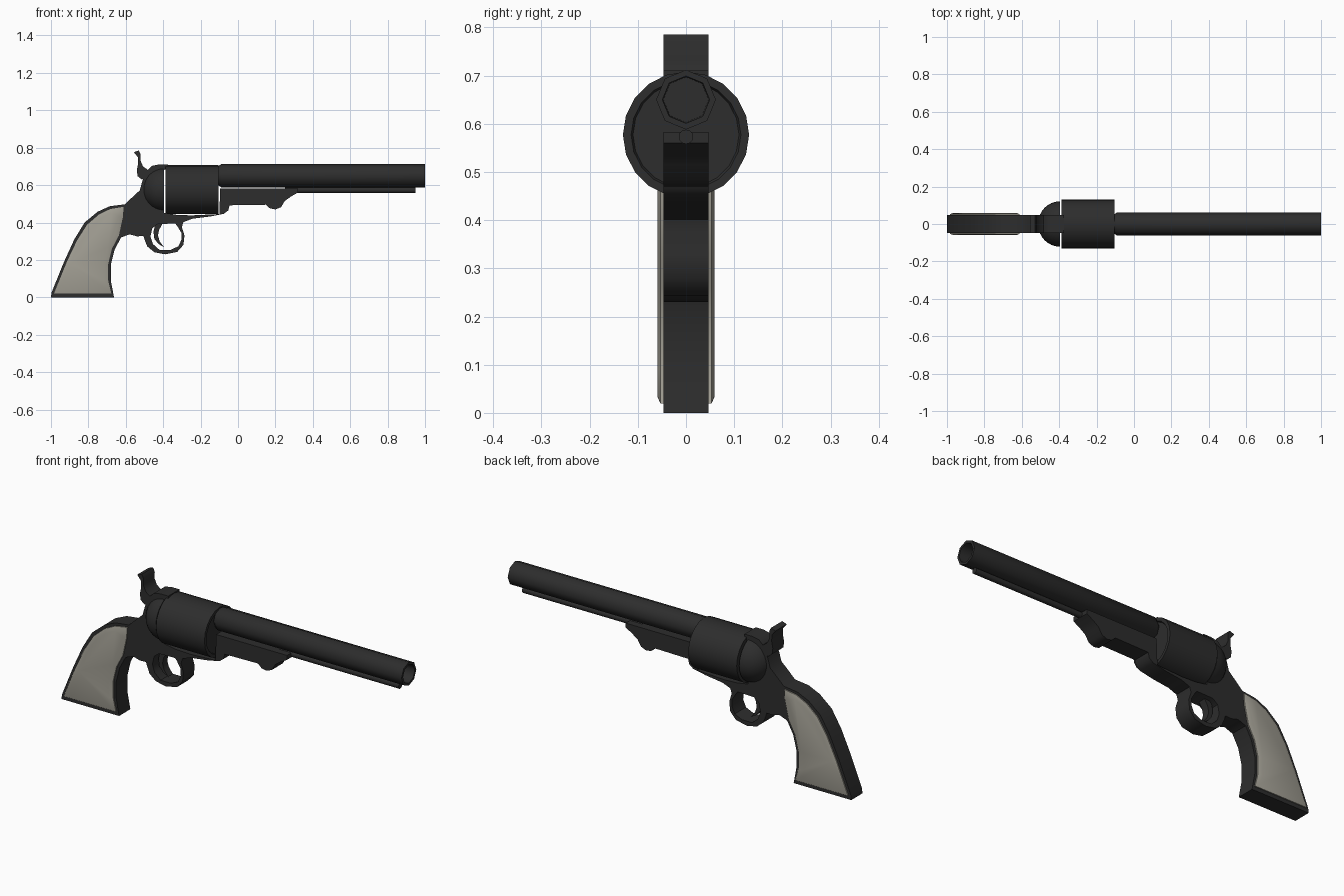
import bpy, bmesh, math

if "Cube" in bpy.data.objects:
    bpy.data.objects.remove(bpy.data.objects["Cube"])


def material(name, rgb):
    m = bpy.data.materials.new(name)
    m.diffuse_color = (*rgb, 1)
    m.use_nodes = True
    m.node_tree.nodes["Principled BSDF"].inputs["Base Color"].default_value = m.diffuse_color
    return m


STEEL = material("dark_steel", (0.026, 0.026, 0.026))
IVORY = material("aged_ivory", (0.36, 0.345, 0.295))


def finish(name, bm, mat, angle=40):
    bmesh.ops.recalc_face_normals(bm, faces=bm.faces)
    me = bpy.data.meshes.new(name)
    bm.to_mesh(me)
    bm.free()
    me.materials.append(mat)
    ob = bpy.data.objects.new(name, me)
    bpy.context.collection.objects.link(ob)
    bpy.ops.object.select_all(action='DESELECT')
    ob.select_set(True)
    bpy.context.view_layer.objects.active = ob
    bpy.ops.object.shade_smooth_by_angle(angle=math.radians(angle))
    return ob


def slab(name, pts, half, mat):
    """Side profile (x, z) extruded across y."""
    bm = bmesh.new()
    f = bm.faces.new([bm.verts.new((x, -half, z)) for x, z in pts])
    new = bmesh.ops.extrude_face_region(bm, geom=[f])["geom"]
    verts = [v for v in new if isinstance(v, bmesh.types.BMVert)]
    bmesh.ops.translate(bm, verts=verts, vec=(0, 2 * half, 0))
    if f.is_valid and len(bm.faces) < len(pts) + 2:
        bm.faces.new([bm.verts[i] for i in range(len(pts))])
    return finish(name, bm, mat)


def turned(name, profile, zc, n, mat, angle=40):
    """Profile (x, radius) revolved round an x-parallel axis at height zc."""
    bm = bmesh.new()
    rings = []
    for x, r in profile:
        ring = []
        for i in range(n):
            a = 2 * math.pi * i / n
            ring.append(bm.verts.new((x, r * math.sin(a), zc + r * math.cos(a))))
        rings.append(ring)
    for a, b in zip(rings, rings[1:]):
        for i in range(n):
            j = (i + 1) % n
            bm.faces.new((a[i], a[j], b[j], b[i]))
    bm.faces.new(rings[0])
    bm.faces.new(rings[-1])
    return finish(name, bm, mat, angle)


W = 0.047

# One-piece frame: grip core, neck, lower strap and the lug under the barrel
slab("frame", [
    (-1, 0), (-0.997, 0.025), (-0.93, 0.19), (-0.875, 0.31), (-0.82, 0.4),
    (-0.75, 0.458), (-0.685, 0.487), (-0.605, 0.497), (-0.56, 0.54),
    (-0.525, 0.572), (-0.512, 0.62), (-0.49, 0.675), (-0.46, 0.703),
    (-0.42, 0.711), (-0.375, 0.711), (-0.375, 0.69), (-0.396, 0.68),
    (-0.396, 0.452), (-0.33, 0.441), (-0.25, 0.438), (-0.1, 0.445),
    (-0.095, 0.583), (0.32, 0.583), (0.32, 0.56), (0.285, 0.54),
    (0.25, 0.515), (0.23, 0.482), (0.2, 0.47), (0.17, 0.476), (0.15, 0.495),
    (-0.045, 0.492), (-0.052, 0.465), (-0.075, 0.447), (-0.15, 0.432),
    (-0.245, 0.42), (-0.31, 0.395), (-0.43, 0.392), (-0.47, 0.36),
    (-0.5, 0.328), (-0.54, 0.326), (-0.58, 0.337), (-0.625, 0.32),
    (-0.66, 0.255), (-0.68, 0.175), (-0.68, 0.09), (-0.663, 0)], W, STEEL)

# Trigger guard: outer line, then inner line back again
slab("trigger_guard", [
    (-0.51, 0.345), (-0.5, 0.31), (-0.485, 0.272), (-0.447, 0.241), (-0.39, 0.23),
    (-0.325, 0.243), (-0.292, 0.28), (-0.286, 0.33), (-0.3, 0.375), (-0.29, 0.41),
    (-0.35, 0.41), (-0.325, 0.382), (-0.303, 0.345), (-0.302, 0.31),
    (-0.318, 0.273), (-0.36, 0.254), (-0.42, 0.254), (-0.455, 0.285),
    (-0.468, 0.325), (-0.455, 0.385)], W, STEEL)

slab("trigger", [
    (-0.44, 0.4), (-0.452, 0.35), (-0.447, 0.312), (-0.425, 0.285), (-0.395, 0.268),
    (-0.418, 0.298), (-0.428, 0.33), (-0.422, 0.36), (-0.4, 0.4)], 0.02, STEEL)

slab("hammer", [
    (-0.557, 0.776), (-0.53, 0.785), (-0.52, 0.765), (-0.521, 0.73),
    (-0.508, 0.7), (-0.48, 0.68), (-0.47, 0.64), (-0.515, 0.63), (-0.537, 0.648),
    (-0.541, 0.68), (-0.534, 0.715), (-0.536, 0.75)], W, STEEL)

# Domed recoil shield behind the drum
dome = [(-0.396 - 0.116 * math.cos(t), 0.004 + 0.117 * math.sin(t))
        for t in [math.pi / 2 * i / 8 for i in range(9)]]
turned("recoil_shield", dome, 0.577, 24, STEEL)

# Drum with a recessed front face
turned("drum", [(-0.388, 0.131), (-0.105, 0.131), (-0.105, 0.114), (-0.113, 0.11)],
       0.577, 20, STEEL)

# Eight-sided barrel with open muzzle, and the rod beneath it
turned("barrel", [(-0.108, 0.05), (-0.09, 0.062), (1, 0.062), (1, 0.049), (0.9, 0.047)],
       0.65, 8, STEEL, 50)
turned("loading_rod", [(0.25, 0.015), (0.95, 0.015)], 0.573, 12, STEEL)

# Ivory grip panels with chamfered rims, one on each side
panel = [(-0.984, 0.02), (-0.915, 0.19), (-0.86, 0.305), (-0.807, 0.388),
         (-0.743, 0.443), (-0.683, 0.472), (-0.612, 0.484), (-0.615, 0.43),
         (-0.637, 0.33), (-0.674, 0.26), (-0.694, 0.178), (-0.694, 0.09), (-0.677, 0.02)]
for side, label in ((-1, "front"), (1, "back")):
    bm = bmesh.new()
    base = [bm.verts.new((x, side * (W - 0.004), z)) for x, z in panel]
    rim = [bm.verts.new((x, side * (W + 0.006), z)) for x, z in panel]
    face = bm.faces.new(rim)
    bm.faces.new(base[::-1])
    for i in range(len(panel)):
        j = (i + 1) % len(panel)
        bm.faces.new((base[i], base[j], rim[j], rim[i]))
    bmesh.ops.recalc_face_normals(bm, faces=bm.faces)
    bmesh.ops.inset_region(bm, faces=[face], thickness=0.022, depth=0.006)
    finish("grip_panel_" + label, bm, IVORY)
